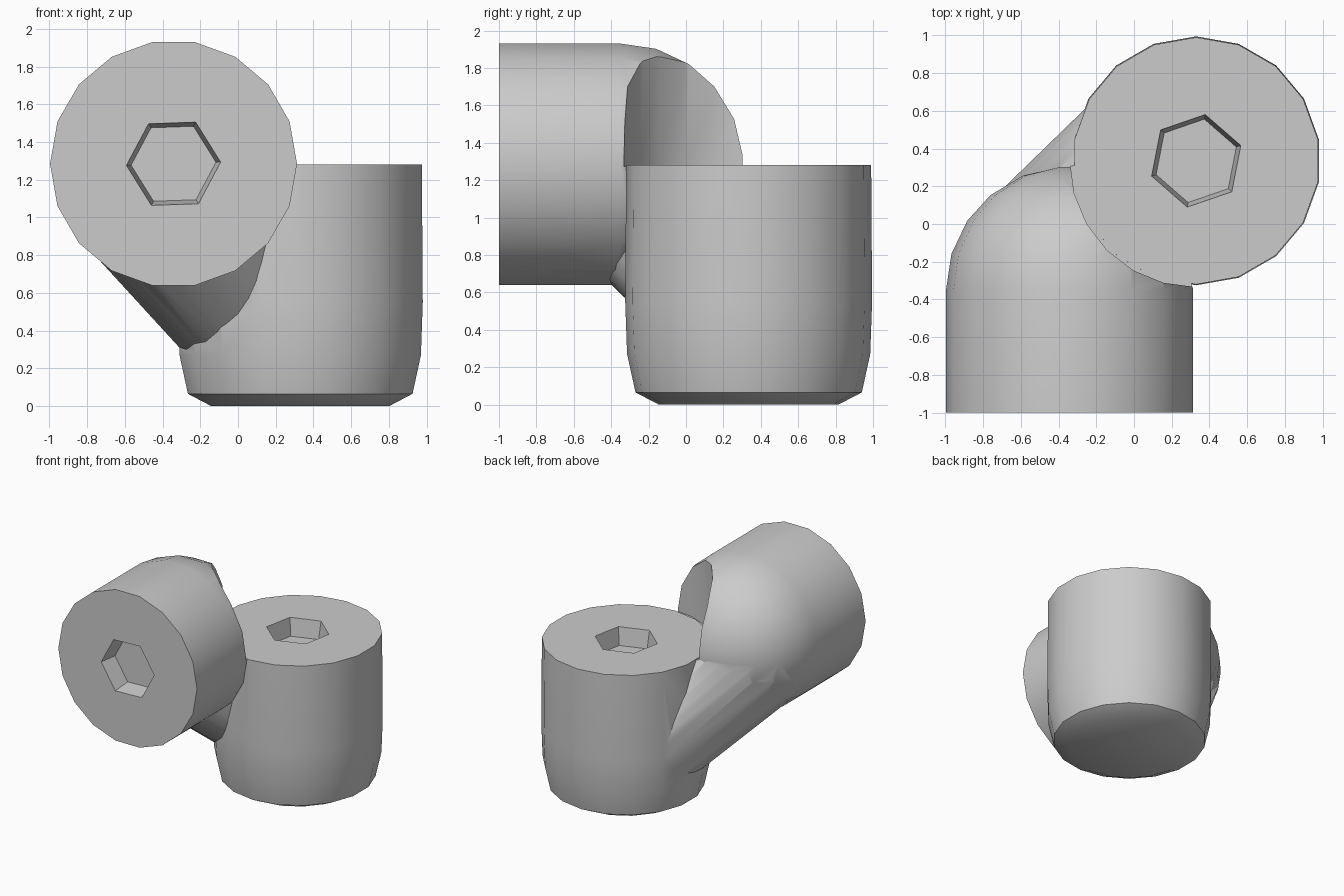
import bpy, bmesh, math
from mathutils import Matrix, Vector

cube = bpy.data.objects.get("Cube")
if cube:
    bpy.data.objects.remove(cube, do_unlink=True)

SIDES = 18
R = 0.655
POST = Vector((0.33, 0.335, 0))         # axis of the upright barrel
POST_TOP = 1.28
ARM = Vector((-0.342, -1, 1.285))       # front centre of the lying barrel
DOME_AT = 0.65                          # straight length of the lying barrel

grey = bpy.data.materials.new("plain grey")
grey.use_nodes = True
colour = (0.6, 0.6, 0.6, 1)
grey.diffuse_color = colour
grey.node_tree.nodes["Principled BSDF"].inputs["Base Color"].default_value = colour


def finish(name, bm):
    bmesh.ops.recalc_face_normals(bm, faces=bm.faces)
    mesh = bpy.data.meshes.new(name)
    bm.to_mesh(mesh)
    bm.free()
    mesh.materials.append(grey)
    obj = bpy.data.objects.new(name, mesh)
    bpy.context.collection.objects.link(obj)
    return obj


def lathe(name, profile, place, sides=SIDES, turn=0):
    """Closed turned solid from (radius, height) rings, capped at both ends."""
    bm = bmesh.new()
    rings = []
    for r, z in profile:
        angles = [math.radians(turn) + math.tau * i / sides for i in range(sides)]
        rings.append([bm.verts.new(place @ Vector((r * math.cos(a), r * math.sin(a), z)))
                      for a in angles])
    for low, high in zip(rings, rings[1:]):
        for i in range(sides):
            j = (i + 1) % sides
            bm.faces.new((low[i], low[j], high[j], high[i]))
    bm.faces.new(rings[0][::-1])
    bm.faces.new(rings[-1])
    return finish(name, bm)


def capsule(name, ends):
    """Hull around two balls."""
    bm = bmesh.new()
    for centre, r in ends:
        place = Matrix.Translation(centre) @ Matrix.Rotation(math.pi / 2, 4, 'X')
        bmesh.ops.create_uvsphere(bm, u_segments=SIDES, v_segments=10, radius=r, matrix=place)
    # Keep bare points only, so the hull is the sole closed skin
    bmesh.ops.delete(bm, geom=bm.edges[:], context='EDGES_FACES')
    bmesh.ops.convex_hull(bm, input=bm.verts[:])
    bmesh.ops.delete(bm, geom=[v for v in bm.verts if not v.link_faces], context='VERTS')
    return finish(name, bm)


def combine(target, other, operation):
    mod = target.modifiers.new(operation.title(), 'BOOLEAN')
    mod.operation = operation
    mod.solver = 'EXACT'
    mod.object = other
    bpy.context.view_layer.objects.active = target
    bpy.ops.object.modifier_apply(modifier=mod.name)
    bpy.data.objects.remove(other, do_unlink=True)


# Local z points out of each barrel's open end
upright = Matrix.Translation(POST)
lying = Matrix.Translation(ARM) @ Matrix.Rotation(math.pi / 2, 4, 'X')

# Lying barrel with a domed back
dome = [(R * math.sin(a), -DOME_AT - R * math.cos(a))
        for a in (math.radians(d) for d in (4, 22, 40, 56, 73, 90))]
joint = lathe("angled_joint", dome + [(R, 0)], lying)

# Tapered neck on the outer back side, then room cleared above the upright barrel
neck = capsule("neck", [(Vector((-0.44, -0.25, 1.185)), 0.5),
                        (Vector((0.13, 0.4, 0.46)), 0.43)])
combine(joint, neck, 'UNION')
clearance = lathe("clearance", [(0.67, POST_TOP - 0.006), (0.67, 2.3)], upright, 24)
combine(joint, clearance, 'DIFFERENCE')

# Upright barrel with a rounded foot
post = lathe("upright_barrel", [(0.48, 0), (0.605, 0.065), (0.65, 0.27), (0.66, 0.55),
                                (0.655, POST_TOP)], upright, SIDES, 10)
combine(joint, post, 'UNION')

# Tapered hexagonal sockets in both end faces
for place, top, turn in ((upright, POST_TOP, 19), (lying, 0, 2)):
    socket = lathe("socket", [(0.225, top - 0.15), (0.25, top), (0.254, top + 0.02)],
                   place, 6, turn)
    combine(joint, socket, 'DIFFERENCE')

bpy.ops.object.select_all(action='DESELECT')
joint.select_set(True)
bpy.context.view_layer.objects.active = joint
bpy.ops.object.shade_smooth_by_angle(angle=math.radians(32))
